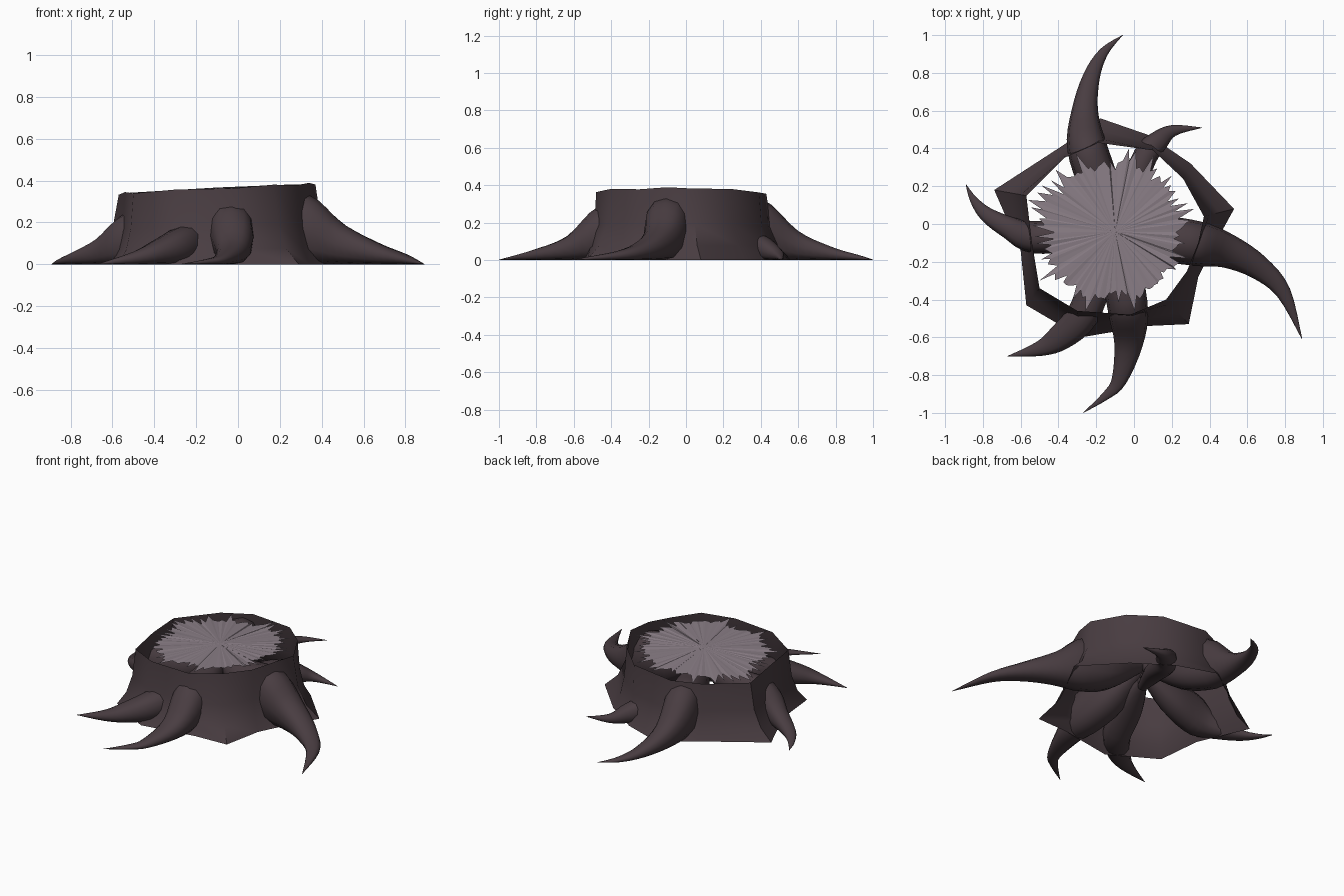
import bpy, bmesh, math, random
from mathutils import Vector

if "Cube" in bpy.data.objects:
    bpy.data.objects.remove(bpy.data.objects["Cube"])

random.seed(4)

def material(name, rgb):
    m = bpy.data.materials.new(name)
    m.diffuse_color = (*rgb, 1)
    m.use_nodes = True
    m.node_tree.nodes["Principled BSDF"].inputs["Base Color"].default_value = m.diffuse_color
    return m

bark = material("dark bark", (0.066, 0.046, 0.053))
wood = material("pale cut wood", (0.25, 0.205, 0.235))

def make(name, verts, faces, mat, angle=None):
    me = bpy.data.meshes.new(name)
    me.from_pydata(verts, [], faces)
    me.materials.append(mat)
    ob = bpy.data.objects.new(name, me)
    bpy.context.collection.objects.link(ob)
    bm = bmesh.new()
    bm.from_mesh(me)
    bmesh.ops.recalc_face_normals(bm, faces=bm.faces)
    bm.to_mesh(me)
    bm.free()
    if angle:
        bpy.ops.object.select_all(action='DESELECT')
        ob.select_set(True)
        bpy.context.view_layer.objects.active = ob
        bpy.ops.object.shade_smooth_by_angle(angle=math.radians(angle))
    return ob

def rim_z(x, y):
    return 0.363 + 0.05 * (x + 0.1) - 0.02 * max(y, 0)

# Trunk wall: hollow, flaring from the cut rim down to a jagged foot
foot = [(-0.18, 0.56), (0.08, 0.47), (0.30, 0.32), (0.53, 0.08), (0.42, -0.12),
        (0.34, -0.28), (0.29, -0.53), (0.07, -0.54), (-0.28, -0.60),
        (-0.57, -0.43), (-0.60, -0.14), (-0.74, 0.18), (-0.37, 0.42)]
rim = [(-0.19, 0.43), (0.10, 0.39), (0.26, 0.24), (0.37, 0.04), (0.34, -0.10),
       (0.28, -0.25), (0.17, -0.40), (-0.02, -0.48), (-0.30, -0.46),
       (-0.50, -0.34), (-0.54, -0.10), (-0.57, 0.15), (-0.37, 0.35)]
n = len(rim)
verts = []
for flare, h in [(1, 0), (0.5, 0.2), (0.18, 0.5), (0, 1)]:
    for i in range(n):
        x = rim[i][0] + (foot[i][0] - rim[i][0]) * flare
        y = rim[i][1] + (foot[i][1] - rim[i][1]) * flare
        verts.append((x, y, h * (rim_z(*rim[i]) + 0.004 * (-1) ** i)))
faces = [(k * n + i, k * n + (i + 1) % n, (k + 1) * n + (i + 1) % n, (k + 1) * n + i)
         for k in range(3) for i in range(n)]
make("trunk_bark", verts, faces, bark, 50)

# Splintered cut: a fan with ragged spikes that reach toward the rim
C = Vector((-0.10, -0.04))

def rim_distance(a):
    d = Vector((math.cos(a), math.sin(a)))
    for i in range(n):
        p, q = Vector(rim[i]) - C, Vector(rim[(i + 1) % n]) - C
        e = q - p
        den = d.cross(e)
        if abs(den) < 1e-9:
            continue
        t, s = p.cross(e) / den, p.cross(d) / den
        if t > 0 and -1e-6 <= s <= 1 + 1e-6:
            return t
    return 0.42

spokes = 120
verts = [(C.x, C.y, rim_z(*C) + 0.004)]
for i in range(spokes):
    a = 2 * math.pi * (i + random.uniform(-0.4, 0.4)) / spokes
    f = 0.76 + 0.24 * random.random() ** 1.5 if i % 2 else random.uniform(0.70, 0.84)
    r = rim_distance(a) * f
    x, y = C.x + r * math.cos(a), C.y + r * math.sin(a)
    verts.append((x, y, rim_z(x, y) + random.uniform(-0.005, 0.001)))
make("splintered_cut", verts,
     [(0, 1 + i, 1 + (i + 1) % spokes) for i in range(spokes)], wood)

# Roots: curved horns running from under the cut, out through the wall, to the ground
def catmull(p0, p1, p2, p3, t):
    return [0.5 * (2 * b + (c - a) * t + (2 * a - 5 * b + 4 * c - d) * t * t
                   + (3 * b - a - 3 * c + d) * t ** 3)
            for a, b, c, d in zip(p0, p1, p2, p3)]

def root(name, pts, sides=12, steps=4):
    # each point: x, y, half width, top height, underside height
    x1, y1, w1, t1 = pts[0]
    inner = min(0.31, t1 + 0.03)
    ctrl = [(C.x, C.y, 0.03, inner, inner - 0.06),
            ((x1 + C.x) / 2, (y1 + C.y) / 2, w1 * 0.95, min(0.32, t1 + 0.02), 0.07)]
    ctrl += [(*p, 0.0) for p in pts]
    ctrl = [ctrl[0]] + ctrl + [ctrl[-1]]
    path = []
    for i in range(1, len(ctrl) - 2):
        for s in range(steps):
            path.append(catmull(*ctrl[i - 1:i + 3], s / steps))
    path.append(ctrl[-1])
    verts, faces = [], []
    for i, (x, y, w, top, low) in enumerate(path):
        a, b = path[max(i - 1, 0)], path[min(i + 1, len(path) - 1)]
        d = Vector((b[0] - a[0], b[1] - a[1])).normalized()
        low = max(low, 0)
        top = min(max(top, low + 0.002), 0.335)
        w = max(w, 0.001)
        for k in range(sides):
            t = 2 * math.pi * k / sides
            # slightly squared oval section
            c, s = (math.copysign(abs(v) ** 0.85, v) for v in (math.cos(t), math.sin(t)))
            verts.append((x - d.y * w * c, y + d.x * w * c,
                          (top + low) / 2 + (top - low) / 2 * s))
    for i in range(len(path) - 1):
        for k in range(sides):
            m = (k + 1) % sides
            faces.append((i * sides + k, i * sides + m,
                          (i + 1) * sides + m, (i + 1) * sides + k))
    faces += [tuple(range(sides)), tuple(range(len(verts) - sides, len(verts)))]
    make(name, verts, faces, bark, 60)

root("back_root", [(-0.25, 0.41, 0.105, 0.325), (-0.26, 0.60, 0.07, 0.155),
                   (-0.225, 0.78, 0.045, 0.07), (-0.16, 0.91, 0.025, 0.03),
                   (-0.06, 1.0, 0.001, 0.002)])
root("right_root", [(0.34, -0.105, 0.118, 0.33), (0.50, -0.145, 0.09, 0.195),
                    (0.66, -0.23, 0.065, 0.105), (0.79, -0.36, 0.04, 0.05),
                    (0.89, -0.61, 0.001, 0.002)])
root("front_root", [(-0.03, -0.47, 0.105, 0.285), (-0.03, -0.64, 0.075, 0.125),
                    (-0.08, -0.83, 0.04, 0.05), (-0.15, -0.91, 0.022, 0.025),
                    (-0.27, -1.0, 0.001, 0.002)])
root("front_left_root", [(-0.27, -0.48, 0.085, 0.18), (-0.39, -0.60, 0.07, 0.115),
                         (-0.50, -0.66, 0.04, 0.06), (-0.67, -0.70, 0.001, 0.002)])
root("left_root", [(-0.53, -0.07, 0.085, 0.25), (-0.66, -0.02, 0.06, 0.13),
                   (-0.78, 0.05, 0.04, 0.06), (-0.85, 0.13, 0.02, 0.025),
                   (-0.89, 0.21, 0.001, 0.002)])
root("back_right_root", [(0.06, 0.36, 0.065, 0.15), (0.13, 0.44, 0.055, 0.11),
                         (0.21, 0.495, 0.03, 0.05), (0.36, 0.51, 0.001, 0.002)])
